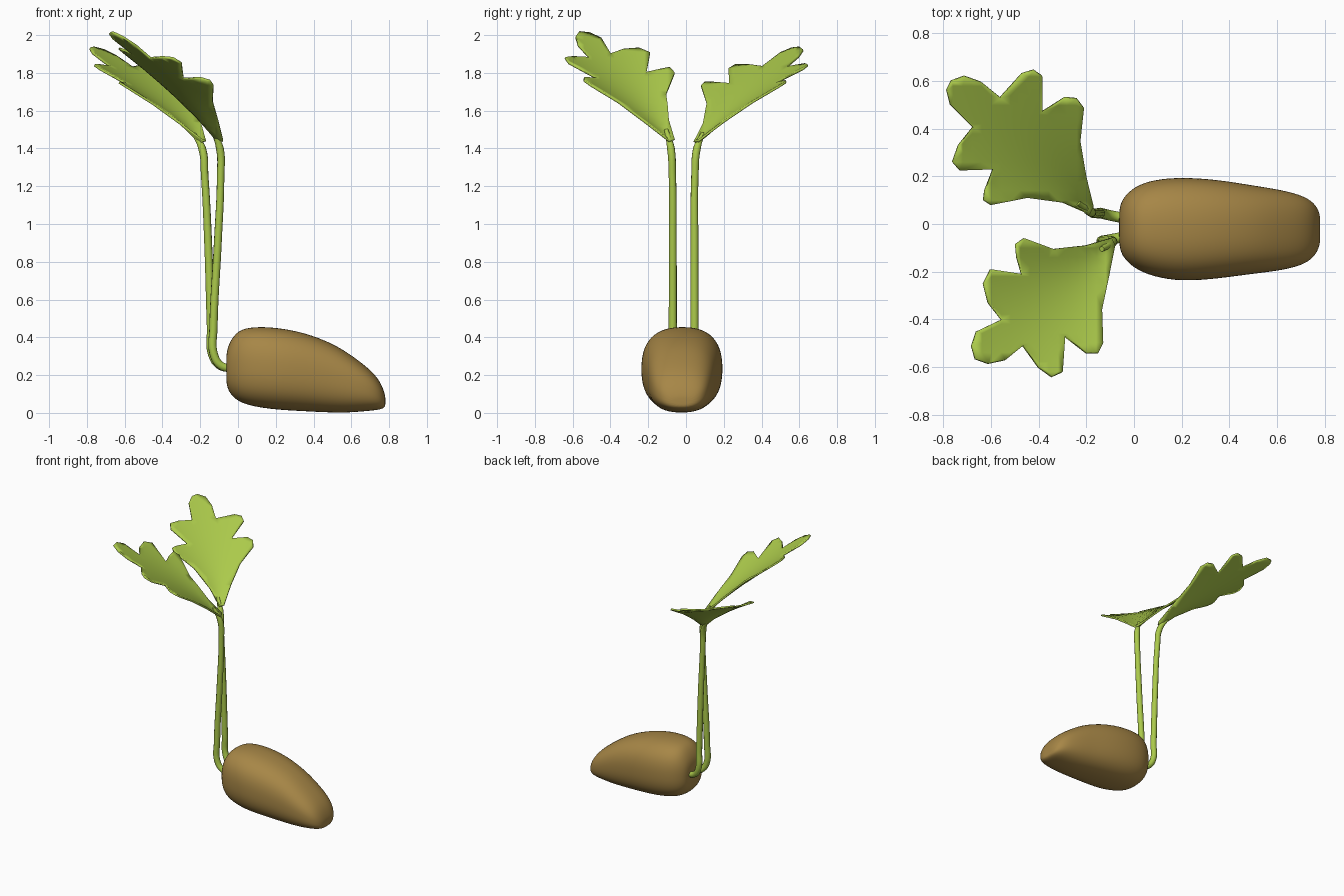
import bpy, bmesh, math
from mathutils import Vector
from mathutils.geometry import delaunay_2d_cdt

if "Cube" in bpy.data.objects:
    bpy.data.objects.remove(bpy.data.objects["Cube"])


def material(name, rgb):
    m = bpy.data.materials.new(name)
    m.diffuse_color = (*rgb, 1)
    m.use_nodes = True
    m.node_tree.nodes["Principled BSDF"].inputs["Base Color"].default_value = m.diffuse_color
    return m


GREEN = material("leaf green", (0.41, 0.59, 0.07))
BROWN = material("tuber brown", (0.385, 0.24, 0.062))


def finish(obj, mat, angle):
    obj.data.materials.clear()
    obj.data.materials.append(mat)
    bpy.ops.object.select_all(action='DESELECT')
    obj.select_set(True)
    bpy.context.view_layer.objects.active = obj
    bpy.ops.object.shade_smooth_by_angle(angle=math.radians(angle))


def mesh_object(name, bm):
    me = bpy.data.meshes.new(name)
    bm.to_mesh(me)
    bm.free()
    obj = bpy.data.objects.new(name, me)
    bpy.context.collection.objects.link(obj)
    return obj


# Tuber: rounded-square sections lofted along x (x, y low, y high, z low, z high)
SECTIONS = [
    (-0.062, -0.10, 0.07, 0.15, 0.32), (-0.045, -0.14, 0.11, 0.105, 0.375),
    (0.0, -0.185, 0.155, 0.06, 0.438), (0.08, -0.22, 0.185, 0.035, 0.455),
    (0.2, -0.24, 0.195, 0.018, 0.452), (0.35, -0.228, 0.185, 0.010, 0.425),
    (0.5, -0.207, 0.16, 0.002, 0.368), (0.6, -0.196, 0.145, 0.003, 0.305),
    (0.7, -0.175, 0.122, 0.012, 0.23), (0.755, -0.14, 0.09, 0.018, 0.165),
    (0.78, -0.09, 0.045, 0.03, 0.095)]
SEG = 20
bm = bmesh.new()
rings = []
for x, y0, y1, z0, z1 in SECTIONS:
    ring = []
    for i in range(SEG):
        a = math.tau * i / SEG
        c, s = math.cos(a), math.sin(a)
        k = (abs(c) ** 2.7 + abs(s) ** 2.7) ** (-1 / 2.7) * 1.01
        ring.append(bm.verts.new((x, (y0 + y1) / 2 + (y1 - y0) / 2 * c * k,
                                  (z0 + z1) / 2 + (z1 - z0) / 2 * s * k)))
    rings.append(ring)
for a, b in zip(rings, rings[1:]):
    for i in range(SEG):
        j = (i + 1) % SEG
        bm.faces.new((a[i], a[j], b[j], b[i]))
for ring in (rings[0], rings[-1]):
    mid = bm.verts.new(sum((v.co for v in ring), Vector()) / SEG)
    for i in range(SEG):
        bm.faces.new((ring[i], ring[(i + 1) % SEG], mid))
bmesh.ops.recalc_face_normals(bm, faces=bm.faces)
tuber = mesh_object("tuber", bm)
tuber.modifiers.new("smooth", 'SUBSURF').levels = 2
tuber.modifiers["smooth"].render_levels = 2
finish(tuber, BROWN, 180)


# Stems: bevelled curves with a radius for each point
def stem(name, points):
    cu = bpy.data.curves.new(name, 'CURVE')
    cu.dimensions = '3D'
    cu.bevel_depth = 0.022
    cu.bevel_resolution = 3
    cu.resolution_u = 6
    cu.use_fill_caps = True
    sp = cu.splines.new('BEZIER')
    sp.bezier_points.add(len(points) - 1)
    for p, (x, y, z, r) in zip(sp.bezier_points, points):
        p.co = (x, y, z)
        p.radius = r
        p.handle_left_type = p.handle_right_type = 'AUTO'
    obj = bpy.data.objects.new(name, cu)
    bpy.context.collection.objects.link(obj)
    bpy.ops.object.select_all(action='DESELECT')
    obj.select_set(True)
    bpy.context.view_layer.objects.active = obj
    bpy.ops.object.convert(target='MESH')
    finish(bpy.context.object, GREEN, 60)


stem("front_stem", [(-0.02, -0.05, 0.235, 1), (-0.09, -0.063, 0.25, 1),
                    (-0.128, -0.07, 0.31, 1), (-0.13, -0.07, 0.45, 1),
                    (-0.107, -0.07, 0.9, 0.95), (-0.092, -0.072, 1.25, 0.9),
                    (-0.096, -0.08, 1.4, 0.95), (-0.135, -0.105, 1.5, 0.5)])
stem("back_stem", [(-0.02, 0.02, 0.235, 1), (-0.095, 0.035, 0.25, 1),
                   (-0.137, 0.045, 0.31, 1), (-0.143, 0.045, 0.45, 1),
                   (-0.158, 0.045, 0.9, 0.95), (-0.176, 0.047, 1.25, 0.9),
                   (-0.19, 0.058, 1.4, 0.95), (-0.235, 0.09, 1.48, 0.5)])


# Leaves: lobed outline in plan, filled with a grid and raised as a shallow funnel
def leaf(name, base, slope_a, slope_b, outline):
    n = len(outline)
    pts = [Vector(p) for p in outline]
    grid = [Vector((-0.8 + 0.04 * i, -0.7 + 0.04 * j))
            for i in range(20) for j in range(36)]
    vs, _, fs, *_ = delaunay_2d_cdt(pts + grid, [], [list(range(n))], 1, 1e-4)
    bm = bmesh.new()
    verts = []
    for v in vs:
        dx, dy = base[0] - v.x, abs(v.y) - abs(base[1])
        t = min(1, max(0, math.atan2(dy, dx) / (math.pi / 2)))
        rise = (slope_a + (slope_b - slope_a) * t) * math.hypot(dx, dy) ** 0.8
        verts.append(bm.verts.new((v.x, v.y, base[2] + rise)))
    for f in fs:
        bm.faces.new([verts[i] for i in f])
    bmesh.ops.delete(bm, geom=[v for v in bm.verts if not v.link_faces], context='VERTS')
    bmesh.ops.recalc_face_normals(bm, faces=bm.faces)
    obj = mesh_object(name, bm)
    sol = obj.modifiers.new("thickness", 'SOLIDIFY')
    sol.thickness = 0.012
    sol.offset = 0
    finish(obj, GREEN, 50)


leaf("front_leaf", (-0.10, -0.08, 1.41), 0.88, 0.63, [
    (-0.095, -0.06), (-0.2, -0.09), (-0.34, -0.105), (-0.46, -0.06), (-0.495, -0.085),
    (-0.49, -0.14), (-0.47, -0.21), (-0.60, -0.19), (-0.63, -0.25), (-0.61, -0.33),
    (-0.555, -0.40), (-0.66, -0.45), (-0.68, -0.51), (-0.665, -0.565), (-0.61, -0.585),
    (-0.54, -0.57), (-0.465, -0.51), (-0.40, -0.60), (-0.345, -0.64), (-0.30, -0.62),
    (-0.29, -0.47), (-0.20, -0.54), (-0.15, -0.54), (-0.13, -0.50), (-0.135, -0.36),
    (-0.105, -0.22), (-0.08, -0.09)])
leaf("back_leaf", (-0.19, 0.06, 1.415), 0.645, 0.61, [
    (-0.185, 0.042), (-0.3, 0.09), (-0.45, 0.11), (-0.60, 0.08), (-0.63, 0.10),
    (-0.625, 0.14), (-0.59, 0.23), (-0.73, 0.225), (-0.76, 0.26), (-0.735, 0.33),
    (-0.675, 0.405), (-0.77, 0.50), (-0.785, 0.56), (-0.765, 0.60), (-0.71, 0.62),
    (-0.64, 0.595), (-0.56, 0.53), (-0.47, 0.63), (-0.42, 0.645), (-0.385, 0.62),
    (-0.385, 0.47), (-0.29, 0.53), (-0.24, 0.525), (-0.21, 0.485), (-0.225, 0.35),
    (-0.20, 0.2), (-0.17, 0.07)])
